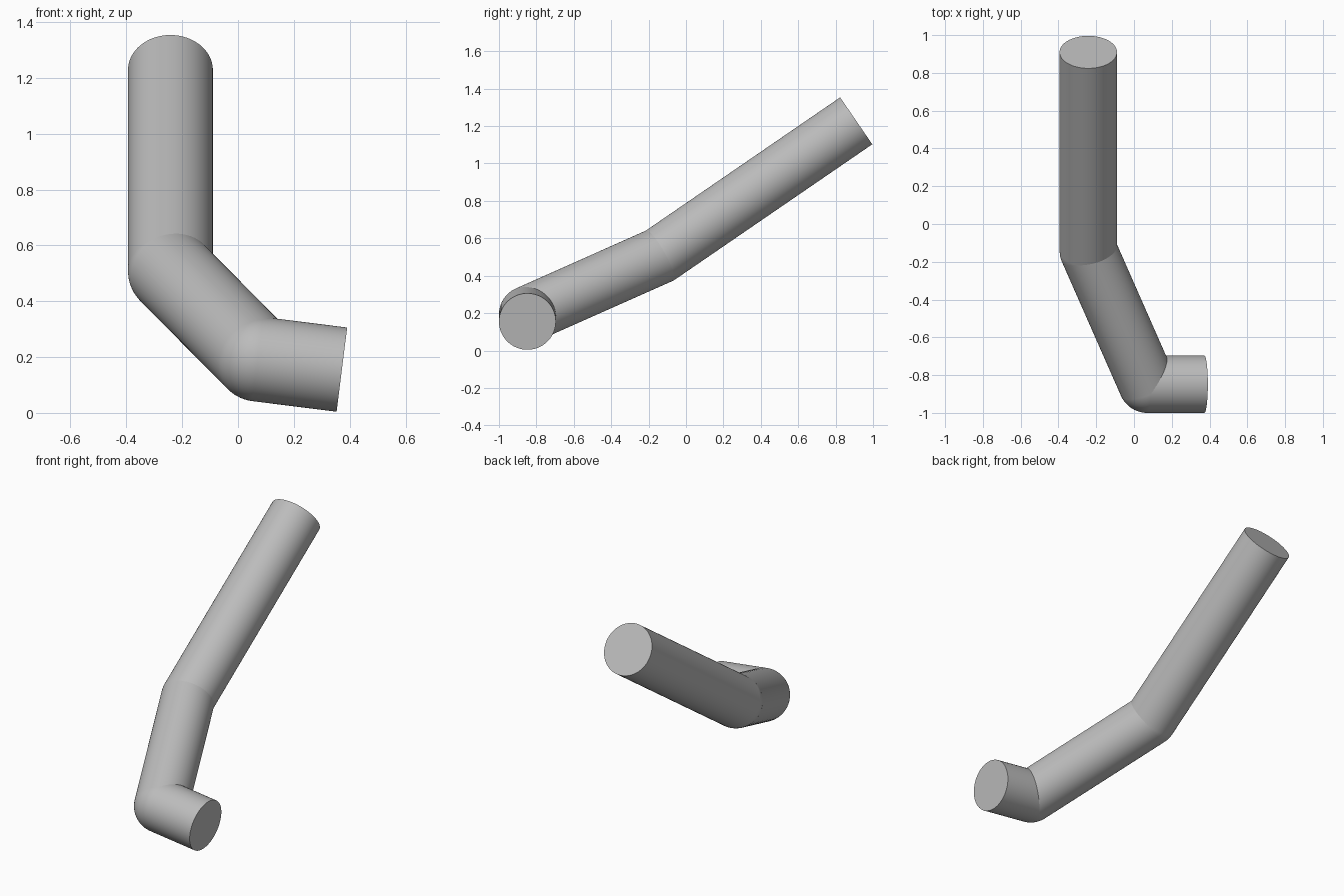
import bpy
from math import radians
from mathutils import Vector

if "Cube" in bpy.data.objects:
    bpy.data.objects.remove(bpy.data.objects["Cube"], do_unlink=True)

RADIUS = 0.152
SIDES = 64

# Centre line of the bent rod, from the short foot to the long top
foot_end = Vector((0.372, -0.848, 0.155))
lower_bend = Vector((0.07, -0.848, 0.193))
upper_bend = Vector((-0.242, -0.14, 0.508))
top_end = Vector((-0.242, 0.91, 1.228))

grey = bpy.data.materials.new("plain_grey")
grey.use_nodes = True
colour = (0.5, 0.5, 0.5, 1)
grey.diffuse_color = colour
grey.node_tree.nodes["Principled BSDF"].inputs["Base Color"].default_value = colour


def finish(name):
    ob = bpy.context.object
    ob.name = name
    ob.data.materials.append(grey)
    bpy.ops.object.shade_smooth_by_angle(angle=radians(30))


def rod(name, start, end):
    axis = end - start
    bpy.ops.mesh.primitive_cylinder_add(
        vertices=SIDES, radius=RADIUS, depth=axis.length,
        location=(start + end) / 2,
        rotation=axis.to_track_quat("Z", "Y").to_euler())
    finish(name)


def joint(name, centre, axis):
    bpy.ops.mesh.primitive_uv_sphere_add(
        segments=SIDES, ring_count=SIDES // 2, radius=RADIUS, location=centre,
        rotation=axis.to_track_quat("Z", "Y").to_euler())
    finish(name)


# Three straight lengths
rod("foot_section", foot_end, lower_bend)
rod("middle_section", lower_bend, upper_bend)
rod("top_section", upper_bend, top_end)

# Rounded elbows
joint("lower_elbow", lower_bend, upper_bend - lower_bend)
joint("upper_elbow", upper_bend, top_end - upper_bend)
